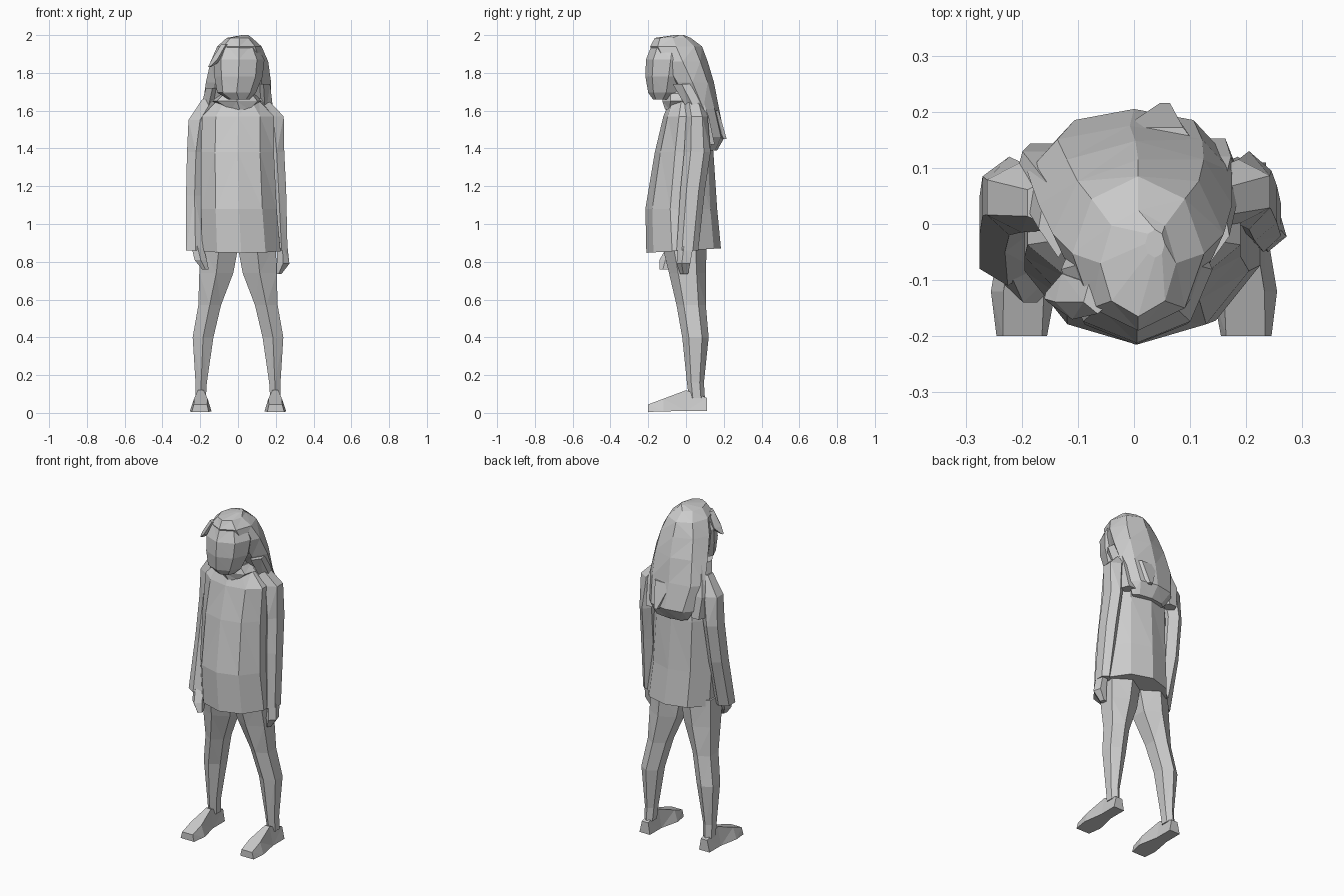
import bpy, bmesh
from math import sin, cos, pi


def loft(name, rings, n=8, phase=-pi / 2, axis='z'):
    """Skin through box-sized rings (a0, a1, b0, b1, t): extents in the section, position on the axis."""
    bm = bmesh.new()
    dirs = [(cos(phase + 2 * pi * i / n), sin(phase + 2 * pi * i / n)) for i in range(n)]
    mx, my = max(d[0] for d in dirs), max(abs(d[1]) for d in dirs)
    loops = []
    for a0, a1, b0, b1, t in rings:
        loop = []
        for u, v in dirs:
            a = (a0 + a1) / 2 + (a1 - a0) / 2 * u / mx
            b = (b0 + b1) / 2 + (b1 - b0) / 2 * v / my
            loop.append(bm.verts.new((a, b, t) if axis == 'z' else (a, t, b)))
        loops.append(loop)
    for lo, hi in zip(loops, loops[1:]):
        for i in range(n):
            j = (i + 1) % n
            bm.faces.new((lo[i], lo[j], hi[j], hi[i]))
    bm.faces.new(loops[0])
    bm.faces.new(loops[-1])
    bmesh.ops.triangulate(bm, faces=[f for f in bm.faces if len(f.verts) == 4])
    bmesh.ops.recalc_face_normals(bm, faces=bm.faces)
    me = bpy.data.meshes.new(name)
    bm.to_mesh(me)
    bm.free()
    ob = bpy.data.objects.new(name, me)
    bpy.context.collection.objects.link(ob)
    return ob


# Flared tunic, slightly lower at the front hem
tunic = loft("tunic", [
    (-.19, .225, -.21, .185, .86), (-.195, .205, -.215, .165, 1.08),
    (-.195, .19, -.165, .145, 1.38), (-.19, .19, -.12, .12, 1.57),
    (-.11, .11, -.085, .09, 1.655)], n=10)
for v in tunic.data.vertices:
    if v.co.z < .9:
        v.co.z += .06 * v.co.y

# Neck, face and collar
loft("neck", [(-.08, .08, -.1, .06, 1.62), (-.07, .07, -.13, .05, 1.76)], n=6)
loft("face", [
    (-.05, .06, -.175, -.07, 1.66), (-.11, .095, -.2, -.01, 1.695),
    (-.125, .13, -.215, .03, 1.78), (-.13, .14, -.212, .05, 1.87),
    (-.09, .1, -.18, .04, 1.95)])
loft("collar", [(-.05, .07, -.11, .02, 1.605), (-.14, .13, -.125, .1, 1.65),
                (-.09, .09, -.12, .08, 1.69)], n=7)

# Long hair: crown sweeping back and down to the shoulder blades
hair = loft("hair", [
    (-.1, .12, .09, .165, 1.39), (-.15, .15, .07, .205, 1.46),
    (-.19, .175, .01, .175, 1.61), (-.17, .175, -.08, .148, 1.75),
    (-.145, .16, -.15, .115, 1.86), (-.11, .125, -.19, .085, 1.94),
    (-.06, .075, -.165, .025, 1.985), (.02, .055, -.06, -.01, 2.0)], n=8)
# Loose locks over the shoulders and across the brow
loft("side_lock_left", [(-.2, -.12, .08, .15, 1.42), (-.215, -.13, .03, .14, 1.55),
                        (-.17, -.1, -.06, .09, 1.72)], n=5)
loft("side_lock_right", [(.09, .18, .08, .16, 1.42), (.1, .19, .03, .13, 1.57),
                         (.1, .17, -.07, .07, 1.74)], n=5)
loft("back_lock", [(.04, .07, .19, .218, 1.45), (-.05, .12, .1, .18, 1.6)], n=5)
loft("fringe_lock", [(-.16, -.145, -.14, -.12, 1.83), (-.14, -.08, -.17, -.08, 1.87),
                     (-.09, -.04, -.16, -.1, 1.95)], n=5)

# Sleeved arms and hands, the left one reaching slightly forward
loft("left_arm", [
    (-.275, -.175, -.11, .01, .86), (-.275, -.185, -.05, .085, 1.15),
    (-.27, -.175, -.02, .12, 1.38), (-.262, -.14, -.015, .11, 1.55),
    (-.19, -.08, -.01, .085, 1.66)], n=6)
loft("left_hand", [(-.19, -.155, -.14, -.09, .76), (-.23, -.165, -.14, -.05, .81),
                   (-.25, -.19, -.09, -.01, .9)], n=5)
loft("right_arm", [
    (.2, .262, -.05, .065, .86), (.175, .255, -.03, .1, 1.18),
    (.165, .245, -.01, .13, 1.38), (.13, .242, 0, .115, 1.57),
    (.07, .15, -.01, .085, 1.665)], n=6)
loft("right_hand", [(.2, .23, -.03, .015, .735), (.205, .272, -.05, .03, .79),
                    (.21, .26, -.04, .05, .9)], n=5)

# Mirrored legs and wedge-shaped feet
LEG = [(.17, .225, .015, .1, .08), (.165, .225, .005, .095, .16),
       (.13, .24, -.02, .12, .4), (.09, .21, -.05, .105, .57),
       (.025, .205, -.09, .105, .74), (-.005, .2, -.13, .11, .9)]
FOOT = [(.165, .235, .01, .08, .11), (.165, .235, .01, .12, .0),
        (.14, .255, .008, .075, -.12), (.155, .245, .005, .045, -.2)]
for side, s in (("left", -1), ("right", 1)):
    for part, rings, n, ph, ax in (("leg", LEG, 6, -pi / 2, 'z'), ("foot", FOOT, 4, pi / 4, 'y')):
        flipped = [(min(s * a, s * b), max(s * a, s * b), c, d, t) for a, b, c, d, t in rings]
        ob = loft(f"{side}_{part}", flipped, n, ph, ax)
        if part == "foot":
            for v in ob.data.vertices:
                if v.co.z > .02:
                    v.co.x += (s * .195 - v.co.x) * min(.55, v.co.z * 5)
